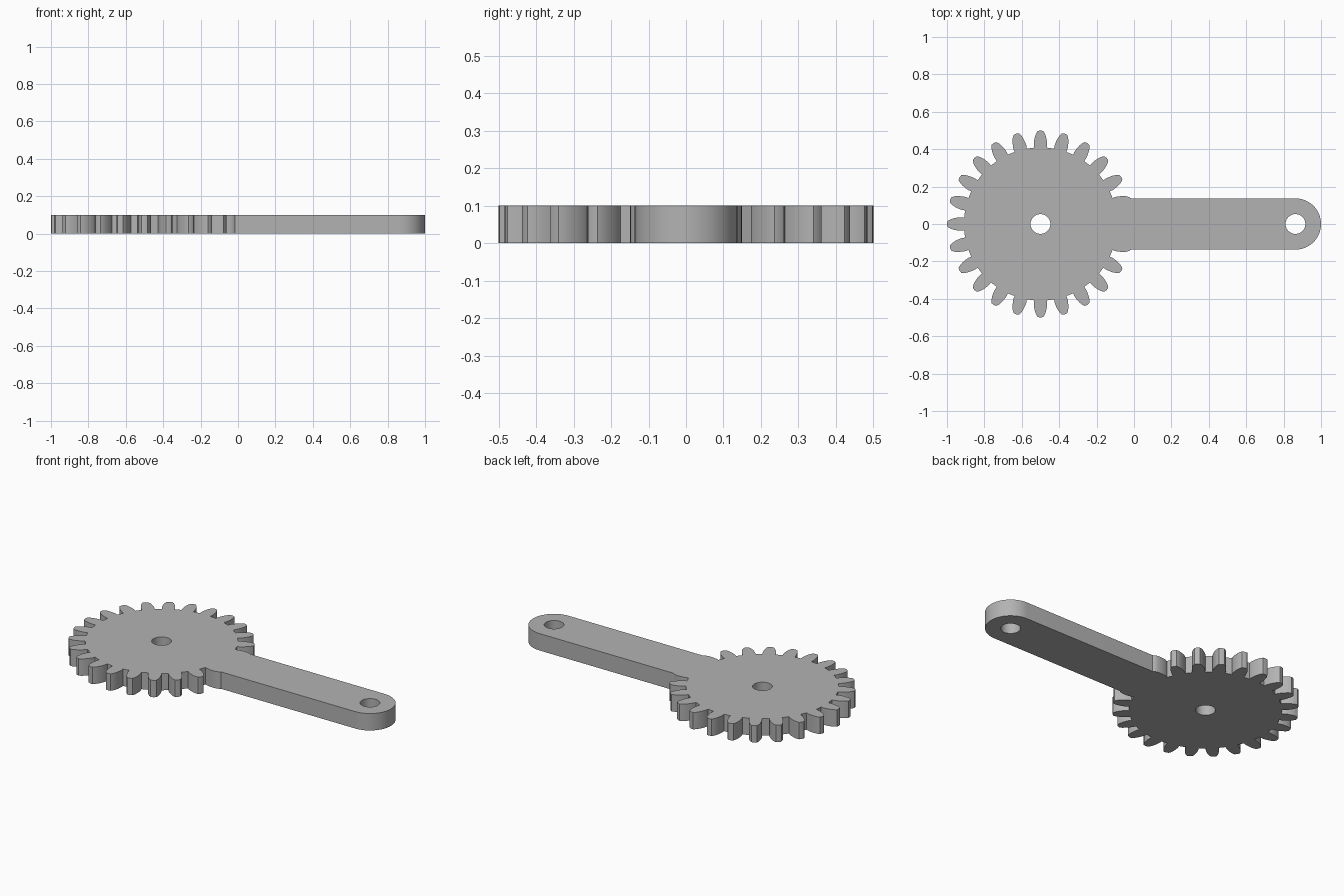
import bpy
import bmesh
from math import sin, cos, pi, radians

old = bpy.data.objects.get("Cube")
if old:
    bpy.data.objects.remove(old, do_unlink=True)

TEETH = 24
GEAR_X, PIVOT_X = -0.5, 0.863
ARM = 0.137          # half width of the arm, and radius of its round end
HOLE = 0.053
THICK = 0.1
# One tooth flank, from root to tip: radius and half width
FLANK = [(0.408, 0.034), (0.425, 0.036), (0.445, 0.034), (0.465, 0.030),
         (0.483, 0.024), (0.497, 0.015), (0.5, 0.0)]


def arc(cx, radius, start, end, steps):
    return [(cx + radius * cos(start + (end - start) * i / steps),
             radius * sin(start + (end - start) * i / steps))
            for i in range(steps + 1)]


def tooth(angle):
    profile = [(r, -w) for r, w in FLANK] + [(r, w) for r, w in FLANK[-2::-1]]
    return [(GEAR_X + r * cos(angle) - w * sin(angle),
             r * sin(angle) + w * cos(angle)) for r, w in profile]


# Outline: toothed rim, left open where the arm leaves it, then the arm
rim = []
for i in range(1, TEETH):
    rim += tooth(2 * pi * i / TEETH)
rim = [p for p in rim if p[0] < GEAR_X or abs(p[1]) > ARM]
root_x = -0.016
outline = (rim + [(root_x, -ARM)] + arc(PIVOT_X, ARM, -pi / 2, pi / 2, 32)
           + [(root_x, ARM)])
holes = [arc(x, HOLE, 0, 2 * pi, 40)[:-1] for x in (GEAR_X, PIVOT_X)]

# Filled flat curve, extruded to the plate thickness
curve = bpy.data.curves.new("gear_arm_profile", "CURVE")
curve.dimensions = "2D"
curve.fill_mode = "BOTH"
curve.extrude = THICK / 2
for loop in [outline] + holes:
    spline = curve.splines.new("POLY")
    spline.points.add(len(loop) - 1)
    for point, (x, y) in zip(spline.points, loop):
        point.co = (x, y, THICK / 2, 1)
    spline.use_cyclic_u = True
gear = bpy.data.objects.new("gear_with_arm", curve)
bpy.context.collection.objects.link(gear)
bpy.ops.object.select_all(action="DESELECT")
gear.select_set(True)
bpy.context.view_layer.objects.active = gear
bpy.ops.object.convert(target="MESH")
gear = bpy.context.object

# Weld caps to walls and set the base on the ground
bm = bmesh.new()
bm.from_mesh(gear.data)
bmesh.ops.remove_doubles(bm, verts=bm.verts, dist=0.0001)
low = min(v.co.z for v in bm.verts)
bmesh.ops.translate(bm, verts=bm.verts, vec=(0, 0, -low))
bmesh.ops.dissolve_limit(bm, angle_limit=radians(0.1), verts=bm.verts, edges=bm.edges)
bmesh.ops.recalc_face_normals(bm, faces=bm.faces)
bm.to_mesh(gear.data)
bm.free()

# Plain grey
grey = bpy.data.materials.new("grey")
grey.use_nodes = True
color = (0.45, 0.45, 0.45, 1)
grey.diffuse_color = color
grey.node_tree.nodes["Principled BSDF"].inputs["Base Color"].default_value = color
gear.data.materials.clear()
gear.data.materials.append(grey)
bpy.ops.object.shade_smooth_by_angle(angle=radians(30))
